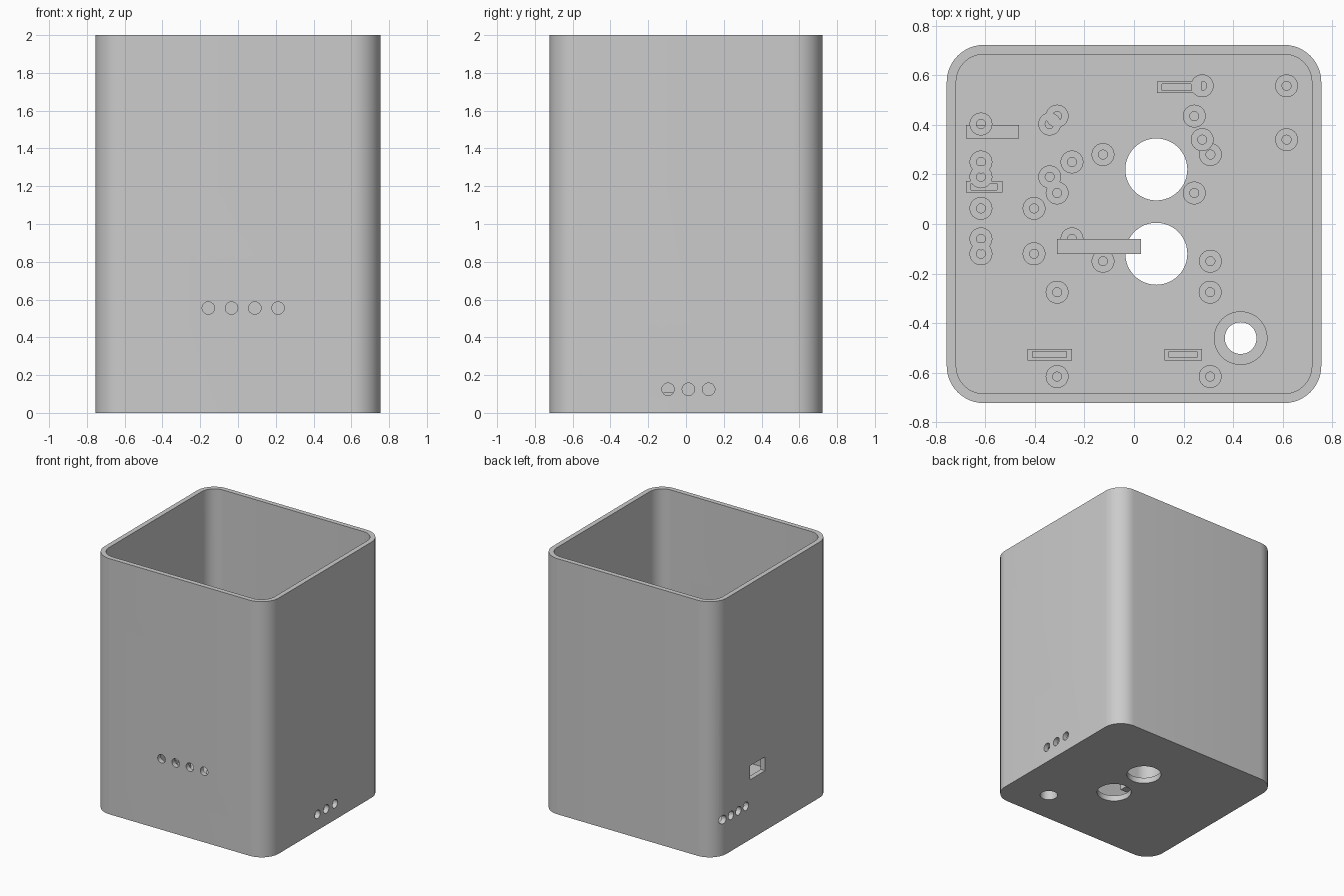
import bpy, math
from mathutils import Matrix, Vector

default = bpy.data.objects.get("Cube")
if default:
    bpy.data.objects.remove(default, do_unlink=True)

HX, HY, HEIGHT = 0.755, 0.722, 2.0
WALL, FLOOR, CORNER = 0.038, 0.045, 0.15

grey = bpy.data.materials.new("plain grey")
grey.use_nodes = True
grey.diffuse_color = (0.6, 0.6, 0.6, 1)
grey.node_tree.nodes["Principled BSDF"].inputs["Base Color"].default_value = (0.6, 0.6, 0.6, 1)


def circle(x, y, r, n=32):
    return [(x + r * math.cos(math.tau * i / n), y + r * math.sin(math.tau * i / n)) for i in range(n)]


def rect(x0, x1, y0, y1):
    return [(x0, y0), (x1, y0), (x1, y1), (x0, y1)]


def rounded_rect(hx, hy, r, steps=12):
    pts = []
    for k, (sx, sy) in enumerate([(1, 1), (-1, 1), (-1, -1), (1, -1)]):
        for i in range(steps + 1):
            a = math.pi / 2 * (k + i / steps)
            pts.append((sx * (hx - r) + r * math.cos(a), sy * (hy - r) + r * math.sin(a)))
    return pts


def make_object(name, verts, faces):
    mesh = bpy.data.meshes.new(name)
    mesh.from_pydata(verts, [], faces)
    mesh.materials.append(grey)
    obj = bpy.data.objects.new(name, mesh)
    bpy.context.collection.objects.link(obj)
    return obj


def smooth(obj):
    obj.data.shade_smooth()
    obj.data.set_sharp_from_angle(angle=math.radians(30))


def prism(name, loop, z0, z1):
    n = len(loop)
    verts = [(x, y, z) for z in (z0, z1) for x, y in loop]
    faces = [(i, (i + 1) % n, n + (i + 1) % n, n + i) for i in range(n)]
    faces += [tuple(reversed(range(n))), tuple(range(n, 2 * n))]
    return make_object(name, verts, faces)


def tube(name, outer, inner, z0, z1):
    """Hollow upright wall between two loops of equal length."""
    n = len(outer)
    rings = [(outer, z0), (outer, z1), (inner, z1), (inner, z0)]
    verts = [(x, y, z) for loop, z in rings for x, y in loop]
    faces = []
    for k in range(4):
        a, b = k * n, (k + 1) % 4 * n
        faces += [(a + i, a + (i + 1) % n, b + (i + 1) % n, b + i) for i in range(n)]
    obj = make_object(name, verts, faces)
    smooth(obj)
    return obj


def cut(target, cutter):
    mod = target.modifiers.new(cutter.name, "BOOLEAN")
    mod.operation, mod.solver, mod.object = "DIFFERENCE", "EXACT", cutter
    graph = bpy.context.evaluated_depsgraph_get()
    graph.update()
    mesh = bpy.data.meshes.new_from_object(target.evaluated_get(graph))
    target.modifiers.clear()
    target.data = mesh
    bpy.data.objects.remove(cutter, do_unlink=True)


# Open-topped case with rounded corners
case = prism("case", rounded_rect(HX, HY, CORNER), 0, HEIGHT)
cut(case, prism("cavity", rounded_rect(HX - WALL, HY - WALL, CORNER - WALL), FLOOR, HEIGHT + 0.2))

# Round openings in the floor
for x, y, r in [(0.09, 0.22, 0.125), (0.09, -0.12, 0.125), (0.43, -0.46, 0.064)]:
    cut(case, prism("floor_hole", circle(x, y, r, 48), -0.1, 0.1))


# Vent holes through the walls
def wall_hole(pos, axis):
    drill = prism("wall_hole", circle(0, 0, 0.033, 24), -0.12, 0.12)
    turn = Vector((0, 0, 1)).rotation_difference(Vector(axis)).to_matrix().to_4x4()
    drill.data.transform(Matrix.Translation(pos) @ turn)
    cut(case, drill)


for i in range(4):
    wall_hole((-0.157 + 0.123 * i, -HY, 0.555), (0, 1, 0))
    wall_hole((-HX, 0.338 + 0.092 * i, 0.28), (1, 0, 0))
for i in range(3):
    wall_hole((HX, -0.095 + 0.1075 * i, 0.125), (1, 0, 0))

# Rectangular port in the right wall
cut(case, prism("port", rect(-HX - 0.1, -HX + 0.1, 0.1, 0.286), 0.468, 0.577))
smooth(case)

# Hollow mounting posts, four per board: x0, x1, y0, y1, top
boards = [
    (-0.125, 0.308, -0.15, 0.28, 0.08),
    (-0.31, 0.243, 0.125, 0.435, 0.086),
    (-0.617, -0.25, -0.06, 0.25, 0.08),
    (-0.617, -0.34, 0.19, 0.403, 0.083),
    (-0.617, -0.403, -0.12, 0.063, 0.083),
    (0.275, 0.615, 0.34, 0.557, 0.088),
    (-0.31, 0.307, -0.615, -0.275, 0.085),
]
for x0, x1, y0, y1, top in boards:
    for x in (x0, x1):
        for y in (y0, y1):
            tube("mounting_post", circle(x, y, 0.046), circle(x, y, 0.018), FLOOR - 0.005, top)

# Collar around the small floor opening
tube("collar", circle(0.43, -0.46, 0.108, 48), circle(0.43, -0.46, 0.064, 48), FLOOR - 0.005, 0.085)

# Slotted holders
for x0, x1, y0 in [(0.092, 0.275, 0.528), (-0.678, -0.53, 0.127), (-0.43, -0.25, -0.55), (0.122, 0.275, -0.55)]:
    y1 = y0 + 0.047
    tube("slotted_holder", rect(x0, x1, y0, y1),
         rect(x0 + 0.02, x1 - 0.022, y0 + 0.011, y1 - 0.011), FLOOR - 0.005, 0.082)

# Solid support bars
prism("side_bar", rect(-0.678, -0.463, 0.345, 0.4), FLOOR - 0.005, 0.075)
prism("middle_bar", rect(-0.31, 0.028, -0.12, -0.06), FLOOR, 0.107)
